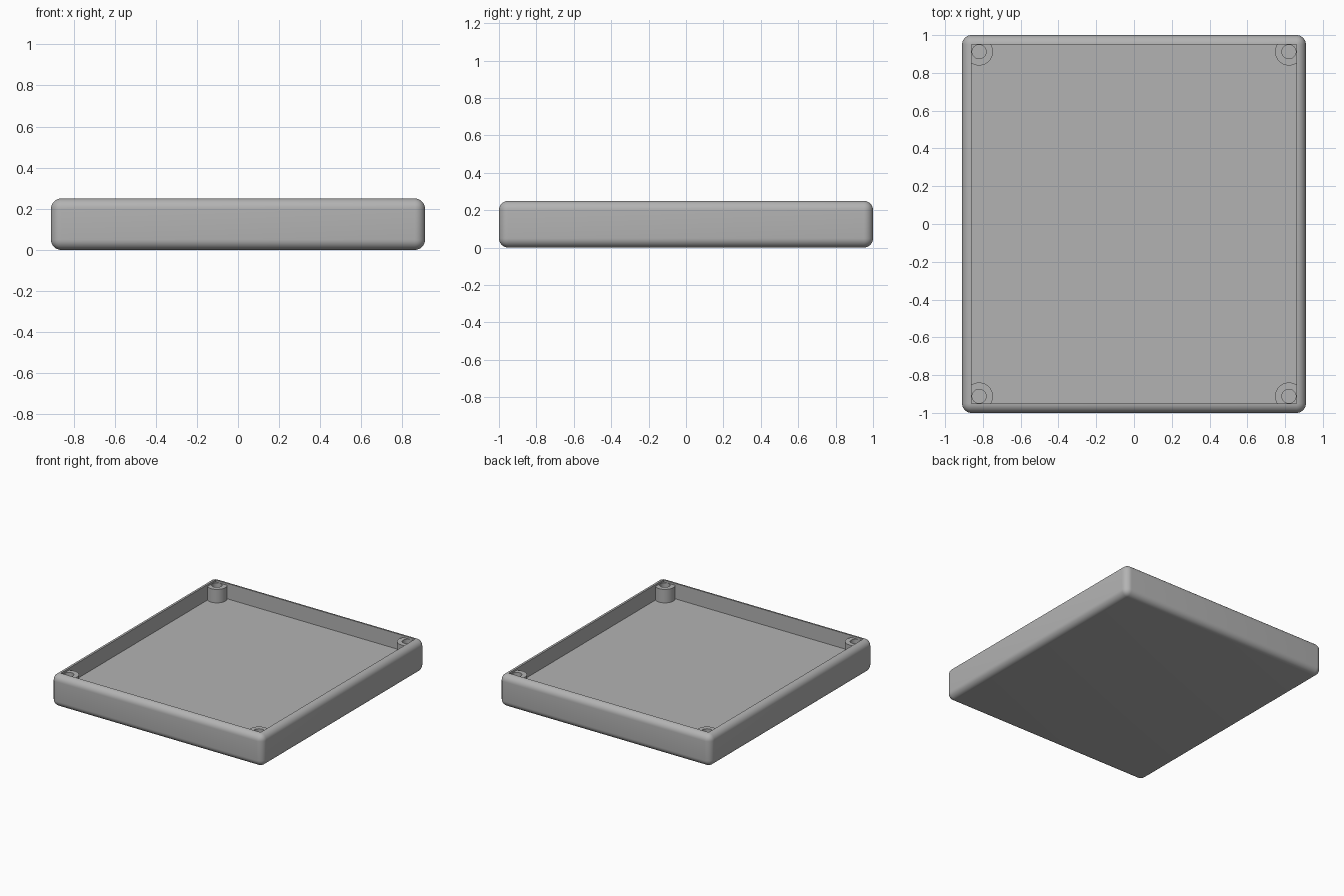
import bpy, bmesh, math

if "Cube" in bpy.data.objects:
    bpy.data.objects.remove(bpy.data.objects["Cube"])

HALF_X, HALF_Y, HEIGHT, ROUND = 0.91, 1.0, 0.25, 0.05
FLOOR = 0.13
INNER_X, INNER_Y = HALF_X - ROUND, HALF_Y - ROUND

grey = bpy.data.materials.new("plain grey")
grey.use_nodes = True
GREY = (0.45, 0.45, 0.45, 1)
grey.diffuse_color = GREY
grey.node_tree.nodes["Principled BSDF"].inputs["Base Color"].default_value = GREY


def finish(bm, name):
    bmesh.ops.recalc_face_normals(bm, faces=bm.faces)
    mesh = bpy.data.meshes.new(name)
    bm.to_mesh(mesh)
    bm.free()
    mesh.materials.append(grey)
    obj = bpy.data.objects.new(name, mesh)
    bpy.context.collection.objects.link(obj)
    bpy.ops.object.select_all(action="DESELECT")
    obj.select_set(True)
    bpy.context.view_layer.objects.active = obj
    bpy.ops.object.shade_smooth_by_angle(angle=math.radians(30))


# Tray: rounded block whose flat top is pushed down to form the cavity
bm = bmesh.new()
bmesh.ops.create_cube(bm, size=1)
for v in bm.verts:
    v.co = (v.co.x * 2 * HALF_X, v.co.y * 2 * HALF_Y, (v.co.z + 0.5) * HEIGHT)
bmesh.ops.bevel(bm, geom=bm.edges[:], offset=ROUND, segments=8, profile=0.5,
                affect="EDGES", clamp_overlap=False)
top = max(bm.faces, key=lambda f: f.calc_center_median().z)
pushed = bmesh.ops.extrude_face_region(bm, geom=[top])["geom"]
for v in pushed:
    if isinstance(v, bmesh.types.BMVert):
        v.co.z = FLOOR
if top.is_valid:
    bmesh.ops.delete(bm, geom=[top], context="FACES_ONLY")
finish(bm, "tray")


# Corner screw posts: turned tubes, trimmed to sit inside the tray walls
def screw_post(name, sx, sy):
    bm = bmesh.new()
    cx, cy, outer, hole, top_z = 0.82, 0.912, 0.073, 0.037, 0.235
    profile = [(0, FLOOR + 0.005), (hole, FLOOR + 0.005), (hole, top_z),
               (outer, top_z), (outer, FLOOR - 0.01)]
    verts = [bm.verts.new((r, 0, z)) for r, z in profile]
    edges = [bm.edges.new(pair) for pair in zip(verts, verts[1:])]
    bmesh.ops.spin(bm, geom=verts + edges, cent=(0, 0, 0), axis=(0, 0, 1),
                   angle=math.tau, steps=48)
    for v in bm.verts:
        v.co.x = sx * min(v.co.x + cx, INNER_X + 0.003)
        v.co.y = sy * min(v.co.y + cy, INNER_Y + 0.003)
    bmesh.ops.remove_doubles(bm, verts=bm.verts, dist=0.0001)
    finish(bm, name)


for sx, side in ((1, "left"), (-1, "right")):
    for sy, end in ((-1, "front"), (1, "back")):
        screw_post(f"{end}_{side}_screw_post", sx, sy)
